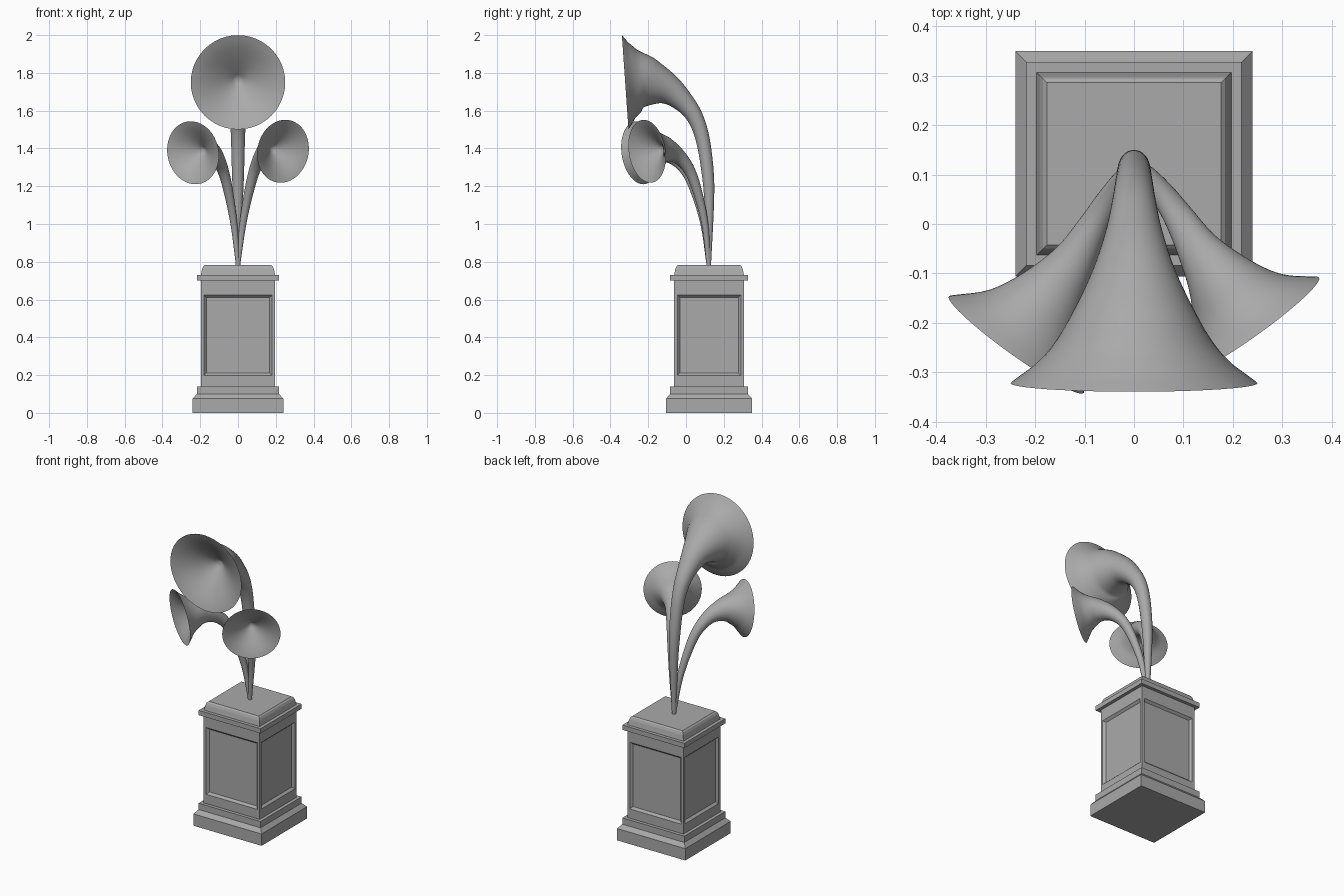
import bpy
import bmesh
import math
from mathutils import Vector

cube = bpy.data.objects.get("Cube")
if cube:
    bpy.data.objects.remove(cube)

grey = bpy.data.materials.new("plain_grey")
grey.use_nodes = True
COLOUR = (0.4, 0.4, 0.4, 1)
grey.diffuse_color = COLOUR
grey.node_tree.nodes["Principled BSDF"].inputs["Base Color"].default_value = COLOUR

CENTRE_Y = 0.122   # the pedestal sits behind the origin
SEGMENTS = 48


def finish(bm, name, smooth=None):
    bmesh.ops.recalc_face_normals(bm, faces=bm.faces)
    mesh = bpy.data.meshes.new(name)
    bm.to_mesh(mesh)
    bm.free()
    obj = bpy.data.objects.new(name, mesh)
    bpy.context.collection.objects.link(obj)
    mesh.materials.append(grey)
    if smooth:
        bpy.ops.object.select_all(action='DESELECT')
        obj.select_set(True)
        bpy.context.view_layer.objects.active = obj
        bpy.ops.object.shade_smooth_by_angle(angle=math.radians(smooth))
    return obj


def bridge(bm, a, b):
    n = len(a)
    return [bm.faces.new((a[i], a[(i + 1) % n], b[(i + 1) % n], b[i])) for i in range(n)]


# Rectangular moulding: stacked rings of (half width, height), slightly shallower in y
def moulding(bm, profile):
    rings = []
    for half, z in profile:
        d = half - 0.012
        rings.append([bm.verts.new((sx * half, CENTRE_Y + sy * d, z))
                      for sx, sy in ((-1, -1), (1, -1), (1, 1), (-1, 1))])
    sides = [bridge(bm, a, b) for a, b in zip(rings, rings[1:])]
    bm.faces.new(rings[0])
    bm.faces.new(rings[-1])
    return sides


bm = bmesh.new()
moulding(bm, [(0.24, 0), (0.24, 0.075), (0.218, 0.1), (0.218, 0.14), (0.197, 0.14)])
finish(bm, "pedestal_base")

bm = bmesh.new()
moulding(bm, [(0.197, 0.7), (0.218, 0.7), (0.218, 0.73), (0.197, 0.73),
              (0.19, 0.762), (0.184, 0.776), (0.176, 0.783)])
finish(bm, "pedestal_cap")

# Body with a bevelled, sunken panel on each side
bm = bmesh.new()
sides = moulding(bm, [(0.197, 0.14), (0.197, 0.182), (0.197, 0.64), (0.197, 0.7)])
bmesh.ops.recalc_face_normals(bm, faces=bm.faces)
panels = sides[1]
bmesh.ops.inset_individual(bm, faces=panels, thickness=0.017, use_even_offset=True)
bmesh.ops.inset_individual(bm, faces=panels, thickness=0.013, depth=-0.014,
                           use_even_offset=True)
finish(bm, "pedestal_body")


def spline(points, steps=6):
    """Catmull-Rom samples through points of any dimension."""
    pts = [Vector(p) for p in points]
    pts = [2 * pts[0] - pts[1]] + pts + [2 * pts[-1] - pts[-2]]
    out = []
    for a, b, c, d in zip(pts, pts[1:], pts[2:], pts[3:]):
        for i in range(steps):
            t = i / steps
            out.append(0.5 * (2 * b + (c - a) * t + (2 * a - 5 * b + 4 * c - d) * t * t
                              + (3 * b - a - 3 * c + d) * t ** 3))
    return out + [pts[-2]]


# Horn: a flaring tube along (x, y, z, radius), with a hollow cone inside the mouth
def horn(name, path, facing, depth):
    facing = Vector(facing).normalized()
    across = facing.cross(Vector((0, 0, 1))).normalized()
    samples = spline(path)
    last = len(samples) - 1
    bm = bmesh.new()

    def ring(centre, radius, tangent):
        u = (across - tangent * across.dot(tangent)).normalized()
        v = tangent.cross(u)
        angles = [2 * math.pi * i / SEGMENTS for i in range(SEGMENTS)]
        return [bm.verts.new(centre + radius * (u * math.cos(a) + v * math.sin(a)))
                for a in angles]

    rings = []
    for i, s in enumerate(samples):
        tangent = (samples[min(i + 1, last)].xyz - samples[max(i - 1, 0)].xyz).normalized()
        blend = max(0, (i - last + 12) / 12)   # settle onto the mouth direction
        tangent = tangent.lerp(facing, blend).normalized()
        rings.append(ring(s.xyz, s.w, tangent))
    mouth, radius = samples[-1].xyz, samples[-1].w
    for k in range(1, 8):
        t = k / 8
        rings.append(ring(mouth - facing * depth * t ** 1.25, radius * (1 - t), facing))
    for a, b in zip(rings, rings[1:]):
        bridge(bm, a, b)
    tip = bm.verts.new(mouth - facing * depth)
    end = rings[-1]
    for i in range(SEGMENTS):
        bm.faces.new((end[i], end[(i + 1) % SEGMENTS], tip))
    bm.faces.new(rings[0])
    return finish(bm, name, smooth=60)


horn("large_horn",
     [(0, 0.12, 0.775, 0.012), (0, 0.123, 1.1, 0.025), (0, 0.115, 1.27, 0.032),
      (0, 0.088, 1.45, 0.037), (0, 0.045, 1.57, 0.044), (0, -0.02, 1.653, 0.058),
      (0, -0.1, 1.715, 0.085), (0, -0.2, 1.748, 0.135), (0, -0.27, 1.752, 0.185),
      (0, -0.322, 1.75, 0.25)],
     (0, -1, -0.07), 0.16)

# The two small horns mirror each other, the right one leaning further forward
for name, side, lean in (("small_horn_left", 1, 0), ("small_horn_right", -1, 0.038)):
    path = [(0, 0.12, 0.775, 0.01), (0.026, 0.1, 1.0, 0.018), (0.06, 0.058, 1.18, 0.025),
            (0.092, 0.012, 1.295, 0.031), (0.13, -0.05, 1.365, 0.044),
            (0.172, -0.11, 1.392, 0.07), (0.21, -0.165, 1.392, 0.11),
            (0.238, -0.206, 1.385, 0.168)]
    n = len(path) - 1
    path = [(side * (x - 0.01 * lean / 0.038 * math.sin(math.pi * i / n)),
             y - lean * i / n, z - 0.008 * lean / 0.038 * i / n, r)
            for i, (x, y, z, r) in enumerate(path)]
    horn(name, path, (side * 0.58, -0.81, -0.13), 0.11)
